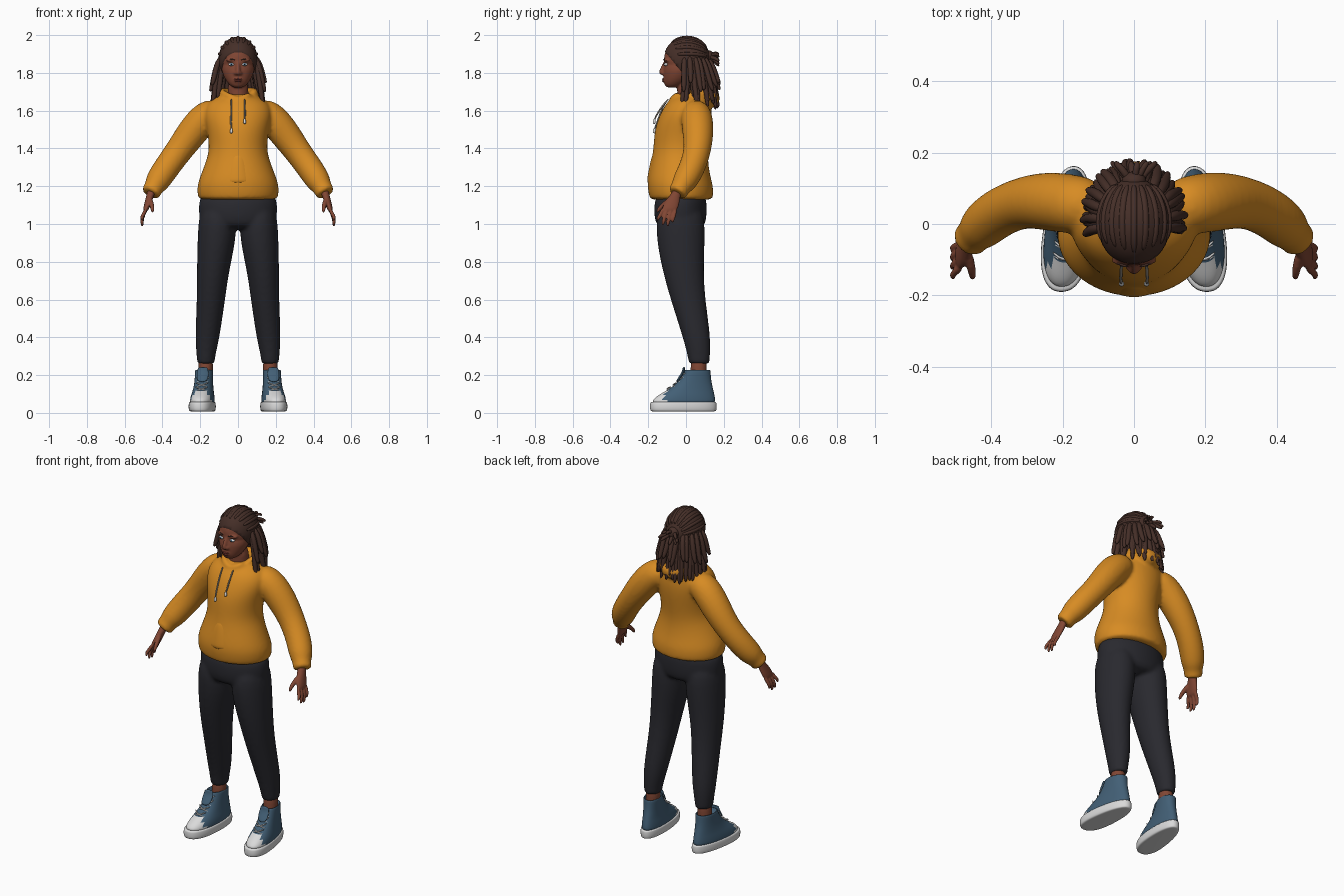
import bpy, bmesh, random
from math import sin, cos, pi, radians
from mathutils import Vector, Matrix

random.seed(4)
cube = bpy.data.objects.get("Cube")
if cube:
    bpy.data.objects.remove(cube)


def material(name, *rgb):
    m = bpy.data.materials.new(name)
    m.use_nodes = True
    m.diffuse_color = (*rgb, 1)
    bsdf = m.node_tree.nodes["Principled BSDF"]
    bsdf.inputs["Base Color"].default_value = (*rgb, 1)
    bsdf.inputs["Roughness"].default_value = 0.8
    return m


SKIN = material("brown skin", 0.22, 0.062, 0.034)
HAIR = material("dark brown hair", 0.06, 0.028, 0.021)
YELLOW = material("mustard cloth", 0.68, 0.26, 0.017)
BLACK = material("charcoal cloth", 0.022, 0.022, 0.028)
BLUE = material("blue canvas", 0.055, 0.115, 0.18)
WHITE = material("white rubber", 0.7, 0.7, 0.7)
IRIS = material("blue iris", 0.1, 0.25, 0.42)
LIPS = material("lips", 0.2, 0.042, 0.032)
GREY = material("grey cord", 0.3, 0.27, 0.23)


def tube(bm, path, sides=12, flat=False, power=1.0):
    """Skin rings (x, y, z, rx[, ry]) along a path; flat keeps rings level."""
    pts = [Vector(p[:3]) for p in path]
    rings = []
    for i, p in enumerate(path):
        u, v = Vector((1, 0, 0)), Vector((0, 1, 0))
        if not flat:
            t = (pts[min(i + 1, len(pts) - 1)] - pts[max(i - 1, 0)]).normalized()
            u = t.cross(Vector((0.6, 0.75, 0.28))).normalized()
            v = t.cross(u)
        ring = []
        for k in range(sides):
            a = 2 * pi * k / sides
            c, s = [abs(w) ** power * (1 if w > 0 else -1) for w in (cos(a), sin(a))]
            ring.append(bm.verts.new(pts[i] + 1.04 * (u * c * p[3] + v * s * p[-1])))
        rings.append(ring)
    for a, b in zip(rings, rings[1:]):
        for k in range(sides):
            j = (k + 1) % sides
            bm.faces.new((a[k], a[j], b[j], b[k]))
    bm.faces.new(rings[0])
    bm.faces.new(rings[-1])


def ball(bm, loc, size, seg=20):
    m = Matrix.Translation(loc) @ Matrix.Diagonal((*size, 1))
    return bmesh.ops.create_uvsphere(bm, u_segments=seg, v_segments=seg // 2 + 2,
                                     radius=1, matrix=m)["verts"]


def finish(bm, name, mats, sub=2, voxel=0, rule=None):
    """Turn the bmesh into an object; voxel blends overlapping forms into one skin."""
    bmesh.ops.recalc_face_normals(bm, faces=bm.faces)
    for f in bm.faces:
        f.smooth = True
        if rule:
            f.material_index = rule(f.calc_center_median())
    me = bpy.data.meshes.new(name)
    bm.to_mesh(me)
    bm.free()
    ob = bpy.data.objects.new(name, me)
    bpy.context.collection.objects.link(ob)
    for m in mats:
        me.materials.append(m)
    if sub:
        md = ob.modifiers.new("Subdivision", 'SUBSURF')
        md.levels = md.render_levels = sub
    if voxel:
        md = ob.modifiers.new("Blend", 'REMESH')
        md.mode, md.voxel_size, md.use_smooth_shade = 'VOXEL', voxel, True
        md = ob.modifiers.new("Soften", 'SMOOTH')
        md.factor, md.iterations = 0.5, 4
    return ob


def level(rows, s=1):
    """Rows (z, cx, front, back, rx) to level rings."""
    return [(s * x, (f + b) / 2, z, rx, (b - f) / 2) for z, x, f, b, rx in rows]


# Hoodie: torso, sleeves and hood roll blended together
bm = bmesh.new()
tube(bm, level([(1.125, 0, -.18, .13, .195), (1.14, 0, -.19, .14, .208),
                (1.2, 0, -.2, .14, .212), (1.25, 0, -.197, .125, .196),
                (1.33, 0, -.18, .112, .165), (1.4, 0, -.168, .115, .146),
                (1.5, 0, -.163, .13, .16), (1.58, 0, -.135, .135, .18),
                (1.645, 0, -.1, .125, .16), (1.685, 0, -.05, .105, .09),
                (1.69, 0, -.03, .09, .06)]), 20, True)
for s in (1, -1):
    tube(bm, [(s * x, y, z, r) for x, y, z, r in (
        (.09, .045, 1.6, .07), (.165, .055, 1.58, .085), (.24, .065, 1.49, .084),
        (.315, .062, 1.385, .071), (.385, .03, 1.29, .07), (.43, -.01, 1.22, .066),
        (.445, -.028, 1.195, .05), (.462, -.045, 1.165, .052), (.465, -.048, 1.16, .046))])
loop = [2 * pi * k / 16 for k in range(18)]
tube(bm, [(.088 * sin(a), .03 - .105 * cos(a), 1.655 + .04 * abs(sin(a)),
           .016 + .032 * (.5 - .5 * cos(a)) ** 2) for a in loop])
finish(bm, "hoodie", [YELLOW], voxel=.01)

# Front pocket, a thin raised panel on the belly
bm = bmesh.new()
tube(bm, level([(1.205, 0, -.202, .05, .125), (1.23, 0, -.204, .05, .125),
                (1.3, 0, -.192, .04, .1), (1.37, 0, -.176, .03, .075),
                (1.375, 0, -.165, .03, .07)]), 20, True)
finish(bm, "front_pocket", [YELLOW])

# Drawstrings with pale tips
for s, end, name in ((-1, 1.5, "right_drawstring"), (1, 1.55, "left_drawstring")):
    bm = bmesh.new()
    x = s * .035
    tube(bm, [(x, -.09, 1.665, .005), (x, -.122, 1.63, .005),
              (x * 1.1, -.155, end + .03, .005), (x, -.168, end, .005)], 6)
    finish(bm, name, [GREY], 1)
    bm = bmesh.new()
    tube(bm, [(x, -.166, end + .01, .006), (x, -.168, end - .015, .009),
              (x, -.17, end - .02, .005)], 8)
    finish(bm, name + "_tip", [WHITE], 1)

# Trousers: pelvis and two legs blended together
bm = bmesh.new()
tube(bm, level([(1.18, 0, -.15, .1, .19), (1.1, 0, -.167, .107, .205),
                (1.0, 0, -.163, .105, .2), (.97, 0, -.12, .07, .15)]), 20, True)
for s in (1, -1):
    tube(bm, level([(1.12, .11, -.15, .09, .09), (.95, .108, -.16, .1, .104),
                    (.76, .132, -.125, .09, .084), (.6, .143, -.08, .1, .073),
                    (.4, .162, -.015, .13, .064), (.3, .17, .01, .126, .048),
                    (.265, .17, .015, .124, .046), (.26, .17, .02, .12, .042)], s), 16, True)
finish(bm, "trousers", [BLACK], voxel=.011)

# Head and neck
bm = bmesh.new()
ball(bm, (0, -.008, 1.87), (.092, .11, .114), 28)
tube(bm, level([(1.72, 0, -.1, -.045, .022), (1.735, 0, -.115, -.015, .046),
                (1.77, 0, -.118, .03, .07), (1.81, 0, -.12, .06, .086),
                (1.86, 0, -.116, .08, .09)]), 16, True)
tube(bm, [(0, .02, 1.56, .06), (0, .012, 1.66, .056), (0, 0, 1.79, .056)])
tube(bm, [(0, -.108, 1.865, .009), (0, -.125, 1.825, .011),
          (0, -.134, 1.803, .015), (0, -.122, 1.788, .011)], 8)
ball(bm, (0, -.112, 1.762), (.026, .013, .016))
for s in (1, -1):
    ball(bm, (s * .014, -.122, 1.798), (.01, .012, .009))
    ball(bm, (s * .035, -.1, 1.867), (.03, .018, .009))
    ball(bm, (s * .093, .005, 1.83), (.012, .022, .032))
finish(bm, "head", [SKIN], 1, .006)

# Lips
bm = bmesh.new()
ball(bm, (0, -.118, 1.767), (.021, .01, .005))
ball(bm, (0, -.117, 1.757), (.019, .011, .006))
finish(bm, "lips", [LIPS], 0)

# Eyes and brows
for s, side in ((1, "left"), (-1, "right")):
    for part, mat, y, size in (("eye", WHITE, -.105, (.016, .012, .008)),
                               ("iris", IRIS, -.114, (.007, .004, .007)),
                               ("pupil", BLACK, -.1165, (.003, .003, .003))):
        bm = bmesh.new()
        ball(bm, (s * .035, y, 1.845), size, 16)
        finish(bm, f"{side}_{part}", [mat], 0)
    bm = bmesh.new()
    tube(bm, [(s * .014, -.119, 1.867, .003), (s * .035, -.117, 1.875, .005),
              (s * .06, -.097, 1.867, .003)], 6)
    finish(bm, f"{side}_eyebrow", [HAIR], 1)

# Scalp hair, cut along a hairline sloping from forehead to ear
bm = bmesh.new()
ball(bm, (0, .005, 1.872), (.103, .124, .12), 36)
cut = bmesh.ops.bisect_plane(bm, geom=bm.verts[:] + bm.edges[:] + bm.faces[:], clear_inner=True,
                             plane_co=(0, -.12, 1.922), plane_no=(0, 1.2, 1))
bmesh.ops.holes_fill(bm, edges=[e for e in bm.edges if e.is_boundary], sides=0)
finish(bm, "scalp_hair", [HAIR], 0)

# Twisted rows swept back over the scalp
bm = bmesh.new()
for k in range(-4, 5):
    phi = radians(k * 19)
    path = []
    for i in range(8):
        th = radians(44 + abs(k) * 5) * (1 - i / 7) + radians(150) * i / 7
        path.append((.101 * sin(th) * sin(phi), .005 - .122 * cos(th),
                     1.872 + .117 * sin(th) * cos(phi), .011 if 0 < i < 7 else .006))
    tube(bm, path, 6)
finish(bm, "hair_rows", [HAIR], 1)

# Hanging locks round the sides and back
bm = bmesh.new()
for count, reach, low in ((25, 1.0, 1.625), (15, .8, 1.66), (15, 1.05, 1.72)):
    for k in range(count):
        a = radians(80 + 200 * k / (count - 1) + random.uniform(-4, 4))
        sway, tip = random.uniform(-.12, .12), low + random.uniform(-.025, .03)
        path = []
        for f, out, r in ((0, .088, .012), (.25, .108, .016), (.55, .12, .016),
                          (.85, .132, .014), (1, .142, .007)):
            b = a + sway * f * f
            out *= reach if f else 1
            path.append((out * sin(b), .012 + .012 * f - out * 1.06 * cos(b),
                         1.89 + (tip - 1.89) * f, r))
        tube(bm, path, 7)
finish(bm, "hanging_locks", [HAIR], 1)

# Tied tuft at the back of the head
bm = bmesh.new()
ball(bm, (0, .12, 1.885), (.035, .028, .035))
for k in range(8):
    a = 2 * pi * k / 8 + random.uniform(-.2, .2)
    x, z = cos(a), sin(a)
    tube(bm, [(.01 * x, .11, 1.885, .011), (.03 * x, .145, 1.885 + .018 * z, .012),
              (.055 * x, .165, 1.877 + .03 * z, .011), (.065 * x, .175, 1.865 + .03 * z, .006)], 6)
finish(bm, "tied_tuft", [HAIR], 1)

for s, side in ((1, "left"), (-1, "right")):
    # Hand: wrist, palm, four fingers and a thumb
    bm = bmesh.new()
    tube(bm, [(s * .455, -.04, 1.19, .024, .026), (s * .463, -.055, 1.155, .021, .027),
              (s * .474, -.073, 1.12, .019, .04), (s * .487, -.086, 1.08, .016, .044),
              (s * .49, -.09, 1.065, .012, .036)], 12, True)
    for k, tip in enumerate((1.015, .99, .985, 1.005)):
        y = -.12 + .022 * k
        tube(bm, [(s * .484, y, 1.085, .011), (s * .503, y * 1.1 - .004, 1.045, .011),
                  (s * .511, y * 1.16 - .006, tip + .022, .01),
                  (s * .504, y * 1.2 - .008, tip, .007)], 8)
    tube(bm, [(s * .468, -.075, 1.135, .015), (s * .457, -.118, 1.105, .014),
              (s * .453, -.143, 1.08, .011), (s * .452, -.155, 1.06, .008)], 8)
    finish(bm, f"{side}_hand", [SKIN], 1, .0045)

    # Ankle
    bm = bmesh.new()
    tube(bm, level([(.15, .175, .02, .11, .04), (.22, .172, .025, .108, .038),
                    (.3, .17, .025, .112, .04)], s), 12, True)
    finish(bm, f"{side}_ankle", [SKIN])

    # High-top shoe: built straight, then widened at the toe and turned out
    def place(bm):
        for v in bm.verts:
            x, y, z = v.co
            v.co.x = s * (.185 + x * (1 - .8 * y) - .1 * y)

    bm = bmesh.new()
    sole = [(z, 0, -.186 + d, .158 - d, .066 - d)
            for z, d in ((.006, .012), (.01, .003), (.03, 0), (.055, .002), (.06, .006))]
    tube(bm, level(sole), 24, True, .85)
    place(bm)
    finish(bm, f"{side}_sole", [WHITE])

    bm = bmesh.new()
    tube(bm, level([(.04, 0, -.178, .15, .06), (.07, 0, -.172, .15, .06),
                    (.095, 0, -.14, .146, .057), (.115, 0, -.105, .142, .053),
                    (.14, 0, -.066, .137, .05), (.17, 0, -.035, .131, .048),
                    (.21, 0, -.01, .128, .048), (.228, 0, -.005, .128, .048),
                    (.23, 0, .004, .12, .04), (.205, 0, .01, .112, .036)]), 24, True, .9)
    place(bm)
    finish(bm, f"{side}_shoe_upper", [BLUE, WHITE],
           rule=lambda c: 1 if c.y < -.112 and c.z < .13 else 0)

    # Tongue and crossed laces
    bm = bmesh.new()
    tube(bm, [(0, -.05, .16, .03, .012), (0, -.012, .215, .032, .009),
              (0, -.012, .238, .026, .007), (0, -.01, .242, .02, .005)], 10, True)
    place(bm)
    finish(bm, f"{side}_tongue", [BLUE])
    bm = bmesh.new()
    for z, y in ((.118, -.102), (.14, -.07), (.165, -.043), (.19, -.026)):
        for d in (1, -1):
            tube(bm, [(-d * .036, y + .018, z - .006, .0045), (0, y - .007, z + .008, .0045),
                      (d * .036, y + .026, z + .022, .0045)], 6)
    place(bm)
    finish(bm, f"{side}_laces", [WHITE], 1)
